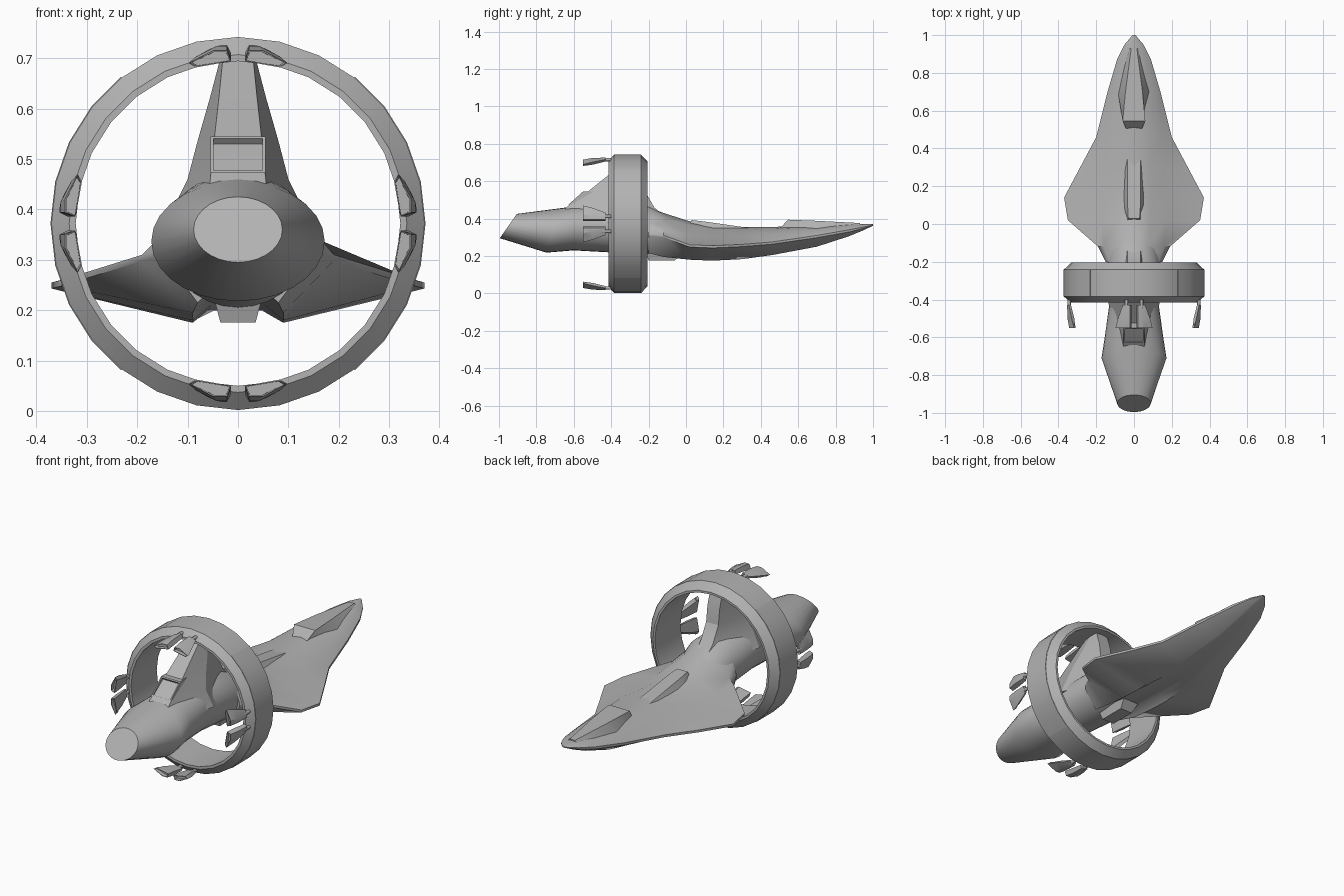
import bpy, bmesh
from math import sin, cos, pi, radians

cube = bpy.data.objects.get("Cube")
if cube:
    bpy.data.objects.remove(cube)

GREY = (0.45, 0.45, 0.45, 1)
hull_grey = bpy.data.materials.new("hull_grey")
hull_grey.use_nodes = True
hull_grey.diffuse_color = GREY
hull_grey.node_tree.nodes["Principled BSDF"].inputs["Base Color"].default_value = GREY


def finish(name, bm, angle=30):
    bmesh.ops.recalc_face_normals(bm, faces=bm.faces)
    mesh = bpy.data.meshes.new(name)
    bm.to_mesh(mesh)
    bm.free()
    obj = bpy.data.objects.new(name, mesh)
    bpy.context.collection.objects.link(obj)
    mesh.materials.append(hull_grey)
    bpy.ops.object.select_all(action="DESELECT")
    obj.select_set(True)
    bpy.context.view_layer.objects.active = obj
    bpy.ops.object.shade_smooth_by_angle(angle=radians(angle))
    return obj


def loft(name, loops, wrap=False, angle=30, recess=None):
    """Skin a row of closed loops; recess = (border, depth) sinks the first cap."""
    bm = bmesh.new()
    rows = [[bm.verts.new(p) for p in loop] for loop in loops]
    n = len(rows[0])
    pairs = list(zip(rows, rows[1:])) + ([(rows[-1], rows[0])] if wrap else [])
    for a, b in pairs:
        for i in range(n):
            j = (i + 1) % n
            bm.faces.new((a[i], a[j], b[j], b[i]))
    if not wrap:
        cap = bm.faces.new(rows[0])
        bm.faces.new(rows[-1])
        bmesh.ops.recalc_face_normals(bm, faces=bm.faces)
        if recess:
            bmesh.ops.inset_region(bm, faces=[cap], thickness=recess[0])
            bmesh.ops.inset_region(bm, faces=[cap], thickness=recess[0] / 9, depth=-recess[1])
    return finish(name, bm, angle)


def mirrored(half):
    """Close a half outline that runs from top centre to bottom centre."""
    return half + [(-x, y, z) for x, y, z in reversed(half) if abs(x) > 1e-6]


# Forward hull with drooping wings and a channel along the belly
hull = []
for y, top, root_x, root_z, tip_x, tip_z, keel_x, keel_z in (
        (-.2, .46, .13, .38, .15, .32, .08, .215),
        (-.12, .43, .16, .34, .19, .31, .09, .195),
        (.02, .385, .17, .31, .35, .26, .09, .18),
        (.14, .362, .17, .3, .37, .255, .09, .175),
        (.3, .355, .16, .31, .285, .262, .08, .183),
        (.46, .355, .14, .32, .2, .275, .07, .205),
        (.7, .365, .11, .335, .14, .31, .05, .25),
        (.87, .37, .06, .36, .09, .34, .035, .305),
        (.95, .372, .03, .368, .05, .355, .02, .338),
        (1, .37, .005, .368, .008, .366, .004, .362)):
    channel = keel_z + max(0, min(.03, (.46 - y) * .1))
    lip = min(.012, (tip_z - keel_z) * .4)
    hull.append(mirrored([
        (0, y, top), (root_x * .5, y, top - (top - root_z) * .3),
        (root_x, y, root_z), (tip_x, y, tip_z), (tip_x, y, tip_z - lip),
        (keel_x, y, keel_z), (keel_x * .6, y, channel), (0, y, channel)]))
loft("forward_hull", hull, angle=40)

# Rear engine pod, an oval loft with a slanted end
pod = []
for y, width, low, high, slant in (
        (-.95, .088, .295, .425, .7), (-.71, .172, .218, .455, .3),
        (-.6, .155, .23, .465, 0), (-.42, .13, .22, .48, 0),
        (-.2, .14, .205, .47, 0), (0, .11, .22, .36, 0)):
    mid, half = (low + high) / 2, (high - low) / 2
    pod.append([(width * sin(a), y + slant * half * cos(a), mid + half * cos(a))
                for a in (2 * pi * i / 28 for i in range(28))])
loft("engine_pod", pod, angle=35)

# Dorsal pylon that carries the ring
pylon = []
for z, rear, front, rear_w, mid_w in (
        (.38, -.72, -.08, .06, .14), (.46, -.64, -.17, .055, .1),
        (.54, -.53, -.215, .047, .079), (.62, -.43, -.225, .038, .056),
        (.7, -.33, -.25, .03, .035)):
    middle = (rear + front) / 2
    pylon.append([(rear_w, rear, z), (mid_w, middle, z), (.035, front, z),
                  (-.035, front, z), (-mid_w, middle, z), (-rear_w, rear, z)])
loft("pylon", pylon, angle=20)


def box(name, ends, angle=20, recess=None):
    """Tapered block; each end is low and high edge as (half width, y, z)."""
    loft(name, [[(-a, ya, za), (a, ya, za), (b, yb, zb), (-b, yb, zb)]
                for (a, ya, za), (b, yb, zb) in ends], angle=angle, recess=recess)


# Air intake, dorsal fairing, canopy and belly block
box("air_intake", [((.055, -.63, .473), (.055, -.55, .545)),
                   ((.055, -.5, .473), (.052, -.47, .545))], recess=(.009, .03))
box("dorsal_fairing", [((.038, .01, .35), (.03, .03, .392)),
                       ((.062, .1, .34), (.034, .1, .384)),
                       ((.052, .38, .33), (.035, .36, .347))])
box("canopy", [((.04, .5, .345), (.06, .545, .394)),
               ((.085, .7, .34), (.045, .7, .388)),
               ((.04, .93, .355), (.015, .93, .376))], angle=40)
box("belly_block", [((.035, -.2, .176), (.052, -.22, .24)),
                    ((.035, -.06, .176), (.052, 0, .24))])

# Ring around the pylon
RING_Z, SIDES = .372, 28


def arc(profile, steps):
    return [[(r * cos(a), y, RING_Z + r * sin(a)) for r, y in profile]
            for a in (2 * pi * s / SIDES for s in steps)]


loft("ring", arc([(.322, -.205), (.333, -.205), (.37, -.24), (.37, -.385),
                  (.335, -.415), (.322, -.415)], range(SIDES)), wrap=True, angle=25)
for name, start in (("left", -4), ("right", 10)):
    plate = [(.362, -.24), (.372, -.24), (.372, -.385), (.362, -.385)]
    loft(name + "_ring_plate", arc(plate, range(start, start + 9)), angle=25)

# Four pairs of thruster claws on stubs, around the ring
for quarter, place in enumerate(("left", "top", "right", "bottom")):
    c, s = cos(quarter * pi / 2), sin(quarter * pi / 2)
    for side in (-1, 1):
        def put(t, r, y):
            t *= side
            return (r * c - t * s, y, RING_Z + r * s + t * c)

        label = place + ("_a" if side > 0 else "_b")
        claw = [[put(.014, inner, y), put(.022, outer, y), put(wide * .5, outer, y),
                 put(wide, outer - drop, y), put(wide * .85, inner - drop / 2, y)]
                for y, wide, inner, outer, drop in (
                    (-.55, .098, .322, .343, .025), (-.5, .085, .327, .352, .022),
                    (-.43, .06, .338, .354, .01))]
        loft(label + "_claw", claw, angle=25, recess=(.003, .02))
        stub = [[put(.04 + .009 * cos(k * pi / 4), .343 + .009 * sin(k * pi / 4), y)
                 for k in range(8)] for y in (-.45, -.4)]
        loft(label + "_stub", stub, angle=50)
